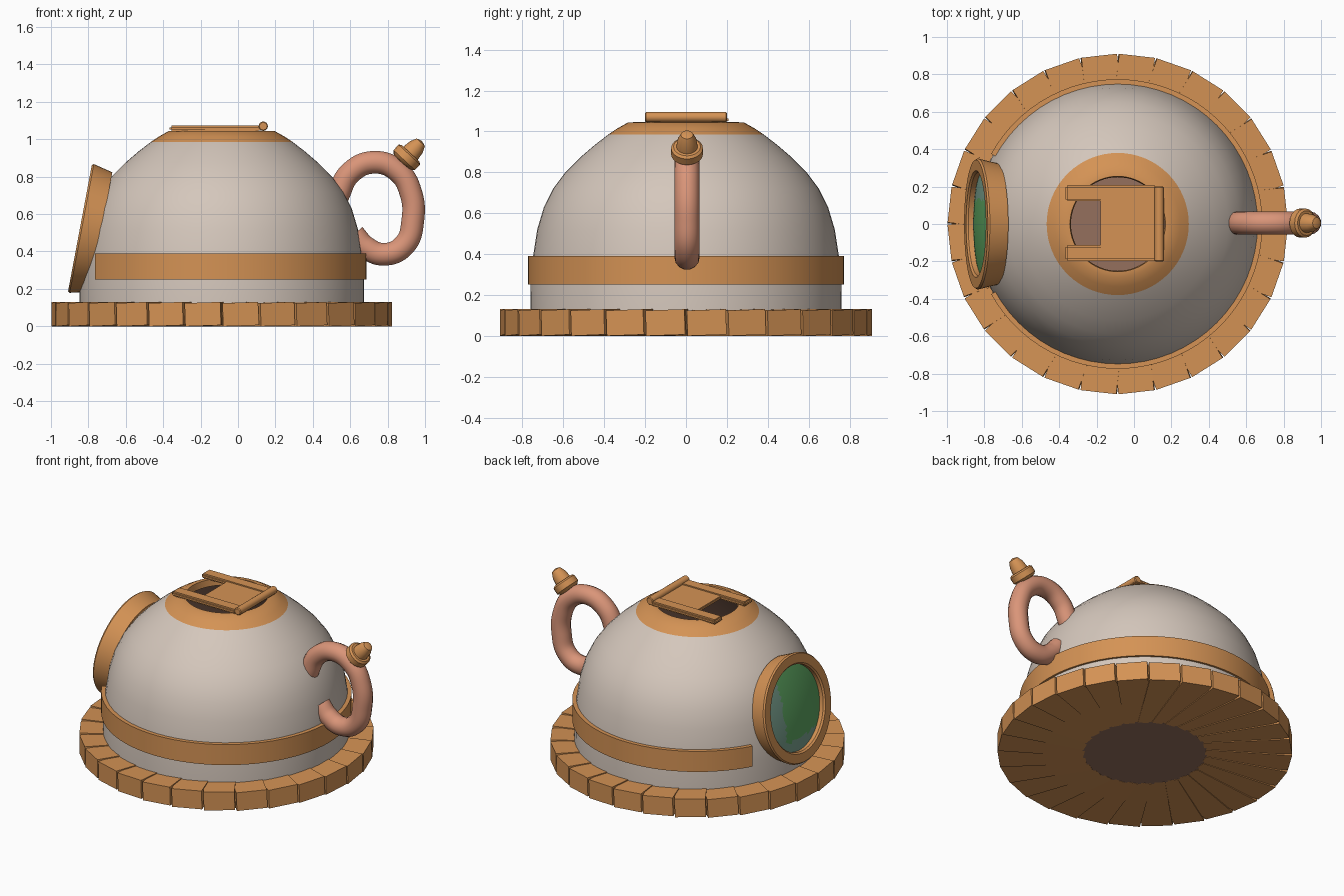
import bpy, bmesh, math
from mathutils import Matrix, Vector

old = bpy.data.objects.get("Cube")
if old:
    bpy.data.objects.remove(old, do_unlink=True)

CX = -0.087  # centre of the round body


def material(name, color):
    m = bpy.data.materials.new(name)
    m.use_nodes = True
    m.diffuse_color = (*color, 1)
    m.node_tree.nodes["Principled BSDF"].inputs["Base Color"].default_value = (*color, 1)
    return m


CLAY = material("pale clay", (0.66, 0.57, 0.50))
WOOD = material("orange wood", (0.66, 0.29, 0.09))
PINK = material("salmon", (0.70, 0.30, 0.19))
GREEN = material("glass green", (0.11, 0.38, 0.12))
TEAL = material("grey green", (0.19, 0.35, 0.27))
BROWN = material("inner brown", (0.30, 0.16, 0.11))


def finish(name, bm, mats, smooth=None):
    bmesh.ops.recalc_face_normals(bm, faces=bm.faces)
    me = bpy.data.meshes.new(name)
    bm.to_mesh(me)
    bm.free()
    ob = bpy.data.objects.new(name, me)
    bpy.context.collection.objects.link(ob)
    for m in mats:
        me.materials.append(m)
    if smooth:
        bpy.ops.object.select_all(action='DESELECT')
        ob.select_set(True)
        bpy.context.view_layer.objects.active = ob
        bpy.ops.object.shade_smooth_by_angle(angle=math.radians(smooth))
    return ob


def lathe(name, profile, mats, matrix, start=0, end=360, steps=64, closed=False,
          smooth=35, rule=None):
    """Sweep (radius, height) points around z, then place with a matrix."""
    bm = bmesh.new()
    full = end - start >= 360
    rings = []
    for i in range(steps if full else steps + 1):
        a = math.radians(start + (end - start) * i / steps)
        rings.append([bm.verts.new((r * math.cos(a), r * math.sin(a), z)) for r, z in profile])
    n = len(profile)
    for i in range(steps):
        a, b = rings[i], rings[(i + 1) % len(rings)]
        for j in range(n if closed else n - 1):
            k = (j + 1) % n
            bm.faces.new((a[j], b[j], b[k], a[k]))
    if not full:
        bm.faces.new(rings[0])
        bm.faces.new(rings[-1])
    bmesh.ops.remove_doubles(bm, verts=bm.verts, dist=1e-5)
    if rule:
        for f in bm.faces:
            f.material_index = rule(f.calc_center_median())
    bmesh.ops.transform(bm, matrix=matrix, verts=bm.verts)
    return finish(name, bm, mats, smooth)


def box(name, lo, hi, mat, bevel=0.0, matrix=Matrix()):
    bm = bmesh.new()
    bmesh.ops.create_cube(bm, size=1)
    lo, hi = Vector(lo), Vector(hi)
    for v in bm.verts:
        v.co = Vector([(lo[i] + hi[i]) / 2 + v.co[i] * (hi[i] - lo[i]) for i in range(3)])
    if bevel:
        bmesh.ops.bevel(bm, geom=bm.edges[:], offset=bevel, segments=2, affect='EDGES')
    bmesh.ops.transform(bm, matrix=matrix, verts=bm.verts)
    return finish(name, bm, [mat])


body = Matrix.Translation((CX, 0, 0))

# Fan of planks around the base, each rolled slightly
PLANKS = 28
for i in range(PLANKS):
    turn = Matrix.Rotation(math.tau * (i + 0.5) / PLANKS, 4, 'Z')
    roll = Matrix.Translation((0, 0, 0.065)) @ Matrix.Rotation(math.radians(2), 4, 'X')
    box(f"base_plank_{i + 1}", (0.37, -0.096, -0.062), (0.905, 0.096, 0.062), WOOD,
        0, body @ turn @ roll)

# Floor that closes the middle of the fan
lathe("floor", [(0, 0.002), (0.385, 0.002), (0.385, 0.13), (0, 0.13)], [BROWN], body)

# Dome with a wooden crown round the top opening
dome = [(0.762, 0.1), (0.76, 0.28), (0.748, 0.39), (0.728, 0.52), (0.695, 0.63), (0.65, 0.72),
        (0.59, 0.80), (0.515, 0.875), (0.445, 0.935), (0.38, 0.985), (0.335, 1.015),
        (0.285, 1.043), (0.255, 1.045), (0.25, 1.0)]
lathe("dome", dome, [CLAY, WOOD], body, rule=lambda c: int(c.z > 0.986))
lathe("dome_lining", [(max(r - 0.03, 0.25), z - 0.03) for r, z in dome[:-2]], [BROWN], body)

# Open band that stops on either side of the window
lathe("band", [(0.73, 0.25), (0.774, 0.25), (0.774, 0.39), (0.73, 0.39)], [WOOD], body,
      start=-151, end=151, closed=True)

# Round window: local z points out of the wall
outward = Vector((-0.983, 0, 0.185))
side = Vector((0, 1, 0))
up = side.cross(outward) * -1
up = up if up.z > 0 else -up
right = up.cross(outward)
window = Matrix((right, up, outward)).transposed().to_4x4()
window.translation = Vector((-0.845, 0, 0.525))
lathe("window_frame", [(0.325, -0.115), (0.35, -0.01), (0.343, 0), (0.285, 0), (0.275, -0.01),
                       (0.275, -0.115)], [WOOD], window, closed=True)


def glass_colour(c):
    y = right.y * c.x
    return 0 if y < 0.13 and c.y > -0.19 else 1


lathe("window_glass", [(0.28 * k / 10, -0.008 - 0.03 * (k / 10) ** 2) for k in range(11)],
      [GREEN, TEAL], window, rule=glass_colour)

# Hatch over the opening: plate, two arms and a hinge rod
box("hatch_plate", (-0.18, -0.19, 1.046), (0.15, 0.2, 1.066), WOOD, 0.004)
for label, y in (("right", -0.155), ("left", 0.165)):
    box(f"hatch_arm_{label}", (-0.365, y - 0.043, 1.042), (0.12, y + 0.043, 1.074), WOOD, 0.01)
rod = Matrix.Translation((0.135, 0, 1.07)) @ Matrix.Rotation(math.pi / 2, 4, 'X')
lathe("hatch_rod", [(0, -0.2), (0.02, -0.2), (0.025, -0.195), (0.025, 0.195), (0.02, 0.2),
                    (0, 0.2)], [WOOD], rod, steps=16)

# Looped handle as a round tube along a smooth path
curve = bpy.data.curves.new("handle", 'CURVE')
curve.dimensions = '3D'
curve.bevel_depth = 0.062
curve.bevel_resolution = 5
curve.use_fill_caps = True
path = [(0.53, 0.69), (0.6, 0.82), (0.73, 0.877), (0.86, 0.825), (0.925, 0.71), (0.935, 0.57),
        (0.89, 0.435), (0.78, 0.385), (0.68, 0.425), (0.62, 0.49)]
spline = curve.splines.new('BEZIER')
spline.bezier_points.add(len(path) - 1)
for p, (x, z) in zip(spline.bezier_points, path):
    p.co = (x, 0.005, z)
    p.handle_left_type = p.handle_right_type = 'AUTO'
curve.materials.append(PINK)
handle = bpy.data.objects.new("handle", curve)
bpy.context.collection.objects.link(handle)
bpy.ops.object.select_all(action='DESELECT')
handle.select_set(True)
bpy.context.view_layer.objects.active = handle
bpy.ops.object.convert(target='MESH')
bpy.ops.object.shade_smooth_by_angle(angle=math.radians(40))

# Flared knob on the shoulder of the handle
knob = Matrix.Translation((0.885, 0.005, 0.885)) @ Matrix.Rotation(math.radians(43), 4, 'Y')
lathe("handle_knob", [(0, -0.02), (0.062, -0.01), (0.078, 0.005), (0.078, 0.045), (0.066, 0.055),
                      (0.052, 0.055), (0.046, 0.10), (0.03, 0.135), (0, 0.145)],
      [WOOD], knob, steps=20)
